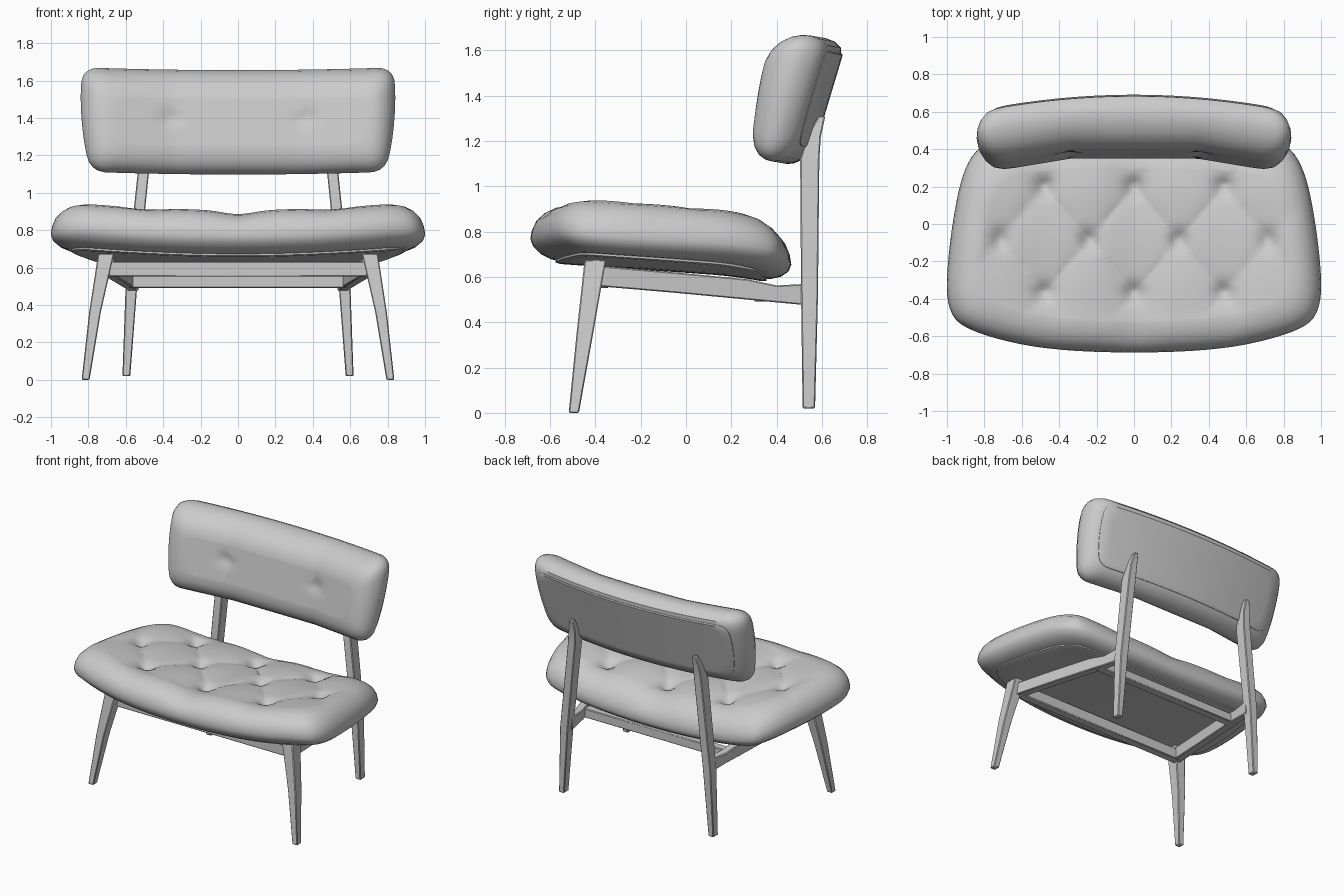
import bpy, bmesh, math
from mathutils import Vector

if "Cube" in bpy.data.objects:
    bpy.data.objects.remove(bpy.data.objects["Cube"])


def finish(name, bm, angle):
    bmesh.ops.recalc_face_normals(bm, faces=bm.faces)
    me = bpy.data.meshes.new(name)
    bm.to_mesh(me)
    bm.free()
    ob = bpy.data.objects.new(name, me)
    bpy.context.collection.objects.link(ob)
    bpy.ops.object.select_all(action='DESELECT')
    ob.select_set(True)
    bpy.context.view_layer.objects.active = ob
    bpy.ops.object.shade_smooth_by_angle(angle=math.radians(angle))
    return ob


def outline(half, n):
    """Mirror a half outline in x, round it by corner cutting, space it evenly."""
    p = [Vector(q) for q in half] + [Vector((-x, y)) for x, y in reversed(half)]
    for _ in range(4):
        p = [q for a, b in zip(p, p[1:] + p[:1]) for q in (a.lerp(b, .25), a.lerp(b, .75))]
    p.append(p[0])
    total = sum((b - a).length for a, b in zip(p, p[1:]))
    out, run = [], 0.0
    for a, b in zip(p, p[1:]):
        d = (b - a).length
        while len(out) < n and len(out) * total / n <= run + d:
            out.append(a.lerp(b, (len(out) * total / n - run) / d))
        run += d
    return out


def pad(name, ring, half_size, profile, place, fill=10, angle=40):
    """Stack inset copies of an outline along a depth profile, filled at both ends."""
    steps = [(*profile[0], (k + .3) / (fill + .3)) for k in range(fill)]
    steps += [(i, d, 1.0) for i, d in profile]
    steps += [(*profile[-1], (k + .3) / (fill + .3)) for k in reversed(range(fill))]
    bm = bmesh.new()
    rows = []
    for inset, d, s in steps:
        kx, ky = (s * (1 - inset / h) for h in half_size)
        rows.append([bm.verts.new(place(p.x * kx, p.y * ky, d)) for p in ring])
    for a, b in zip(rows, rows[1:]):
        for i in range(len(ring)):
            j = (i + 1) % len(ring)
            bm.faces.new((a[i], a[j], b[j], b[i]))
    bm.faces.new(rows[0])
    bm.faces.new(rows[-1])
    return finish(name, bm, angle)


def beam(name, axis, stations, mirror=False):
    """Rectangular bar through (x, y, z, width, height) stations, running along one axis."""
    u, v = [i for i in range(3) if i != axis]
    bm = bmesh.new()
    rows = []
    for *c, w, h in stations:
        row = []
        for su, sv in ((-1, -1), (1, -1), (1, 1), (-1, 1)):
            q = Vector(c)
            q[u] += su * w / 2
            q[v] += sv * h / 2
            row.append(bm.verts.new(q))
        rows.append(row)
    for a, b in zip(rows, rows[1:]):
        for i in range(4):
            j = (i + 1) % 4
            bm.faces.new((a[i], a[j], b[j], b[i]))
    bm.faces.new(rows[0])
    bm.faces.new(rows[-1])
    ob = finish(name, bm, 25)
    bev = ob.modifiers.new("Bevel", 'BEVEL')
    bev.width = .005
    bev.segments = 1
    bev.limit_method = 'ANGLE'
    if mirror:
        ob.modifiers.new("Mirror", 'MIRROR')
    return ob


def clamp(t):
    return max(0.0, min(1.0, t))


# Seat: saddle-shaped cushion, tilted back, with diamond tufting
SEAT_Y = -.11
seat_ring = outline([(x, y - SEAT_Y) for x, y in (
    (.4, -.687), (.85, -.59), (1.01, -.475), (.99, -.1), (.91, .33), (.76, .465))], 160)


def tuft(x, y):
    mask = clamp((.92 - abs(x)) / .22) * clamp((y + .52) / .16) * clamp((.42 - y) / .2)
    u = x / .48 + (y - .2) / .57
    v = x / .48 - (y - .2) / .57
    crease = 1 - (abs(math.sin(math.pi * u) * math.sin(math.pi * v))) ** .5
    r2 = ((u - round(u)) ** 2 + (v - round(v)) ** 2) / .02
    return mask * (.022 * crease + .035 * math.exp(-r2))


def seat_place(x, y, d):
    y += SEAT_Y
    z = .763 + .062 * x * x - .07 * (y + .3) + d
    z -= .7 * max(0, abs(x) - .8) ** 2 + .25 * max(0, y - .1) ** 2
    # tufts and the pulled-in seams on the upper side
    seams = .022 * math.exp(-(x / .12) ** 2) + .01 * math.exp(-((abs(x) - .48) / .1) ** 2)
    z -= clamp(d / .129) * (tuft(x, y) + seams)
    return (x, y, z)


pad("seat_cushion", seat_ring, (1, .572),
    [(.15, -.114), (.09, -.106), (.045, -.086), (.012, -.055), (0, -.022), (.007, .02),
     (.025, .06), (.06, .094), (.105, .118), (.16, .13)], seat_place, fill=36)
pad("seat_board", seat_ring, (1, .572),
    [(.13, -.124), (.11, -.118), (.11, -.09)], seat_place)

# Backrest: bent, leaning cushion with two front buttons and a rear panel
BACK_Z = 1.377
back_half = [(.62, -.279), (.80, -.279), (.832, -.11), (.84, .11), (.82, .279), (.64, .279)]
back_ring = outline(back_half, 128)


def back_place(x, h, d):
    front = .07 * clamp((abs(x) - .34) / .42)
    t = clamp((d + .1) / .18)
    bend = front * (1 - t) + .085 * (x / .83) ** 2 * t
    y = .502 + .235 * h + d * (1 + .5 * h) - bend
    if d < -.11:
        r2 = (abs(x) - .36) ** 2 + (h - .02) ** 2
        y += .018 * math.exp(-r2 / .002)
    return (x * (1 + .05 * h), y, BACK_Z + h + .022 * x * x)


pad("backrest_cushion", back_ring, (.83, .279),
    [(.15, -.13), (.1, -.12), (.06, -.1), (.028, -.068), (.008, -.03), (0, .01), (.003, .045),
     (.018, .083), (.045, .113), (.08, .124)], back_place, fill=16)
pad("backrest_panel", back_ring, (.83, .279),
    [(.07, .1), (.07, .124), (.078, .129)], back_place, angle=30)

# Legs, mirrored in x
beam("front_legs", 2, [(.815, -.495, 0, .042, .045), (.765, -.445, .36, .062, .074),
                       (.705, -.4, .675, .085, .095)], True)
beam("back_legs", 2, [(.597, .542, .02, .042, .055), (.57, .545, .5, .062, .074),
                      (.505, .546, 1.12, .06, .085), (.497, .565, 1.22, .055, .06),
                      (.49, .6, 1.31, .03, .03)], True)

# Side rails and crossbars under the seat
beam("side_rails", 1, [(.695, -.4, .605, .06, .09), (.645, -.05, .575, .06, .09),
                       (.595, .27, .545, .06, .09), (.575, .4, .525, .055, .075),
                       (.56, .54, .522, .055, .095)], True)
beam("front_crossbar", 0, [(-.69, -.37, .592, .06, .08), (.69, -.37, .592, .06, .08)])
beam("rear_crossbar", 0, [(-.585, .33, .525, .06, .065), (.585, .33, .525, .06, .065)])
